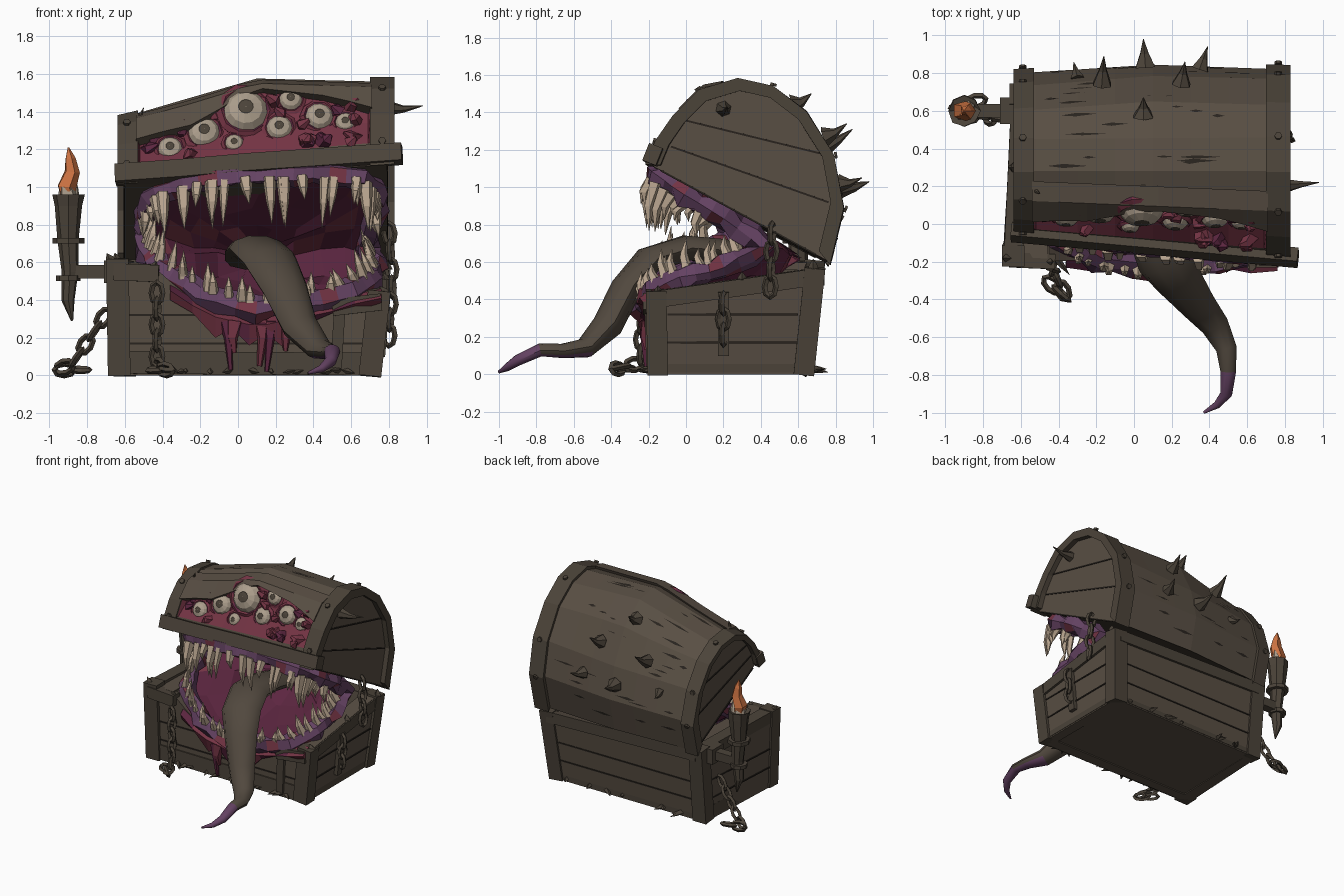
import bpy, bmesh, math, random
from mathutils import Vector as V

if "Cube" in bpy.data.objects:
    bpy.data.objects.remove(bpy.data.objects["Cube"])
random.seed(4)
R = random.uniform

def mat(name, r, g, b):
    m = bpy.data.materials.new(name)
    lin = [((c / 255 + 0.055) / 1.055) ** 2.4 for c in (r, g, b)]
    m.diffuse_color = (*lin, 1)
    m.use_nodes = True
    m.node_tree.nodes["Principled BSDF"].inputs["Base Color"].default_value = m.diffuse_color
    return m

WOOD, TRIM = mat("wood", 88, 78, 67), mat("dark_wood", 75, 67, 57)
CRACK = mat("crack_black", 40, 35, 30)
FLESH, GUM = mat("red_flesh", 116, 52, 68), mat("purple_gum", 100, 66, 98)
MOUTH = mat("mouth_maroon", 92, 38, 64)
BONE, EYE = mat("bone", 184, 164, 142), mat("eye_grey", 172, 158, 140)
TONGUE, FIRE = mat("tongue_brown", 81, 72, 62), mat("flame_orange", 205, 115, 66)

class Part:
    """Collects geometry for one object."""
    def __init__(s, name, *mats):
        s.name, s.mats, s.v, s.f, s.m = name, mats, [], [], []
    def loft(s, rings, mi=0, loop=True, closed=False, caps=True):
        o, n, k = len(s.v), len(rings[0]), len(rings)
        s.v += [tuple(p) for r in rings for p in r]
        for i in range(k if closed else k - 1):
            a, b = o + i * n, o + (i + 1) % k * n
            for j in range(n if loop else n - 1):
                j2 = (j + 1) % n
                s.f.append((a + j, a + j2, b + j2, b + j))
                s.m.append(mi(i, j) if callable(mi) else mi)
        if caps and loop and not closed:
            for a in (o, o + (k - 1) * n):
                s.f.append(tuple(range(a, a + n)))
                s.m.append(0 if callable(mi) else mi)
        return s
    def tube(s, pts, rad, sides=6, ref=(0.13, 0.1, 1), mi=0, closed=False, jit=0, off=0):
        pts, rings, n = [V(p) for p in pts], [], len(pts)
        for i, p in enumerate(pts):
            a = pts[i - 1] if i or closed else p
            b = pts[(i + 1) % n] if i < n - 1 or closed else p
            t = (b - a).normalized()
            u = V(ref(p) if callable(ref) else ref)
            u = (u - t * u.dot(t)).normalized()
            w = t.cross(u)
            r = rad[i] if isinstance(rad, list) else rad
            ru, rw = r if isinstance(r, tuple) else (r, r)
            rings.append([p + (u * ru * math.cos(q) + w * rw * math.sin(q)) * (1 + R(-jit, jit))
                          for q in [math.tau * j / sides + off for j in range(sides)]])
        return s.loft(rings, mi, closed=closed)
    def beam(s, a, b, h, w, ref=(0.01, 0.01, 1), mi=0):
        q = math.sqrt(2)
        return s.tube([a, b], (h * q, w * q), 4, ref, mi, off=math.pi / 4)
    def spike(s, a, b, r, sides=5, bend=(0, 0, 0), mi=0, mid=.68):
        a, b = V(a), V(b)
        d = b - a
        ref = (0, 1, 0.2) if abs(d.z) > 0.7 * d.length else (0, 0.2, 1)
        return s.tube([a, a + d * 0.5 + V(bend), b], [r, r * mid, r * 0.04], sides, ref, mi)
    def done(s):
        me = bpy.data.meshes.new(s.name)
        me.from_pydata(s.v, [], s.f)
        for m in s.mats: me.materials.append(m)
        for p, i in zip(me.polygons, s.m): p.material_index = i
        bm = bmesh.new(); bm.from_mesh(me)
        bmesh.ops.recalc_face_normals(bm, faces=bm.faces)
        bm.to_mesh(me); bm.free()
        o = bpy.data.objects.new(s.name, me)
        bpy.context.collection.objects.link(o)
        return o

# Lid cross-section (y, z), blended from the low left end to the high right end
LEFT = [(-.05, 1.02), (-.02, 1.12), (.04, 1.22), (.14, 1.32), (.28, 1.37), (.45, 1.35),
        (.6, 1.26), (.73, 1.08), (.8, .85), (.74, .6)]
RIGHT = [(-.19, 1.12), (-.14, 1.24), (-.05, 1.37), (.08, 1.5), (.28, 1.56), (.46, 1.52),
         (.63, 1.39), (.77, 1.17), (.82, .9), (.75, .61)]
def sec(x, k=1.0, recess=False):
    t, out = (x + .62) / 1.44, []
    for i, (a, b) in enumerate(zip(LEFT, RIGHT)):
        y, z = a[0] + (b[0] - a[0]) * t, a[1] + (b[1] - a[1]) * t
        bump = max(0, 1 - abs(x - .1) / .7)
        z += .11 * bump * min(1, max(0, (z - 1.2) / .2))
        if i > 5: y += .035 * bump
        if recess and i == 2: y, z = y + .04, z - .03
        out.append(V((x, .35 + (y - .35) * k, 1.1 + (z - 1.1) * k)))
    return out

# Lid body with flesh-filled opening
xs = [-.6, -.53, -.52, -.3, -.1, .1, .3, .5, .69, .7, .79]
Part("lid", WOOD, FLESH, TRIM).loft(
    [sec(x, 1, -.525 < x < .695) for x in xs],
    lambda i, j: 1 if j in (1, 2) and 1 <= i < 9 else 2 if j == 9 else 0).done()
# Arched end bands of the lid
p = Part("lid_end_bands", TRIM)
for x0, x1 in ((-.64, -.53), (.7, .83)):
    o0, o1, i0, i1 = sec(x0, 1.05), sec(x1, 1.05), sec(x0, .9), sec(x1, .9)
    p.loft([list(q) for q in zip(o0, o1, i1, i0)])
p.done()
# Front lip and the broken brow board of the lid
lip = [(sec(x)[0] + sec(x)[1]) / 2 + V((0, -.01, R(-.008, .008))) for x in (-.65, -.3, .05, .4, .87)]
Part("lid_lip", TRIM).tube(lip, (.07, .055), 4, (0, .4, 1), off=math.pi / 4).done()
rings = []
for x, k in ((-.54, .95), (-.4, .8), (-.25, .75), (-.1, .42), (.02, .2), (.13, .1), (.3, .2), (.45, .3), (.58, .5), (.71, .75)):
    s, o = sec(x), V((0, -.03, .02))
    e = s[3].lerp(s[2], k)
    rings.append([s[3] + V((0, .09, .05)), s[3] + V((0, -.015, .03)), e + o, e - o, s[3] + V((0, .06, -.02))])
Part("lid_brow", WOOD).loft(rings).done()
# End-plate plank seams and wood splits
p = Part("lid_cracks", CRACK)
for x in (-.603, .793):
    s = sec(x)
    for a, b in ((1, 8), (2, 7), (0, 9)):
        q0, q1 = s[a].lerp(s[b], .06), s[a].lerp(s[b], .94)
        p.beam(q0, q1, .005, .003)
for i in range(34):
    j, x, u, l = random.choice([3, 4, 5, 6, 7, 8]), R(-.5, .45), R(.1, .9), R(.06, .24)
    a, b = [sec(c, 1.006) for c in (x, x + l)]
    q0, q1 = a[j].lerp(a[j + 1], u), b[j].lerp(b[j + 1], u)
    e = (a[j + 1] - a[j]).normalized() * R(.004, .012)
    m = q0.lerp(q1, .4)
    p.v += [tuple(c) for c in (q0, m + e, q1, m - e)]
    n = len(p.v); p.f.append((n - 4, n - 3, n - 2, n - 1)); p.m.append(0)
p.done()
# Thorns and studs on the lid
p = Part("lid_thorns", TRIM)
for a, b, r in [((.06, .83, 1.0), (.05, .98, 1.03), .06), ((-.17, .74, 1.22), (-.16, .89, 1.31), .055),
                ((.25, .74, 1.27), (.27, .86, 1.34), .055), ((.35, .82, 1.02), (.39, .94, 1.05), .05),
                ((.05, .57, 1.44), (.05, .67, 1.5), .06), ((.78, .2, 1.42), (.98, .22, 1.43), .045),
                ((-.55, .2, 1.32), (-.5, .16, 1.42), .04), ((-.3, .77, 1.02), (-.32, .86, 1.0), .04)]:
    p.spike(a, b, r, 6, (0, 0, -.012), mid=.42)
for x in (-.59, .765):
    s = sec(x, 1.055)
    for j in (1, 3, 5, 7, 8):
        d = (s[j] - V((x, .35, 1.1))).normalized()
        p.tube([s[j], s[j] + d * .015], .02, 6, (1, 0, 0))
p.done()

# Eyes set in fleshy sockets, with lumps of flesh between
def on_face(x, z):
    s = sec(x, 1, True)
    a, b = (s[1], s[2]) if z < s[2].z else (s[2], s[3])
    return a.lerp(b, (z - a.z) / (b.z - a.z))
EYES = [(.04, 1.395, .118), (-.18, 1.285, .085), (-.36, 1.2, .066), (.28, 1.46, .062),
        (.22, 1.31, .07), (.43, 1.37, .075), (.57, 1.34, .054), (-.02, 1.23, .05)]
for n, (x, z, r) in enumerate(EYES):
    c = on_face(x, z) + V((0, .005, 0))
    d = V((R(-.1, .1), -1, .45)).normalized()
    prof = [(-.2, 1), (.2, .98), (.5, .75), (.68, .34), (.66, .3), (.69, .02)]
    Part(f"eye_{n + 1}", EYE, TRIM).tube([c + d * r * h for h, _ in prof], [r * q for _, q in prof], 12,
                                         mi=lambda i, j: 1 if i > 2 else 0).done()
    u = d.cross(V((0, 0, 1))).normalized(); w = u.cross(d)
    ring = [c + (u * math.cos(q) + w * math.sin(q)) * r * 1.1 for q in [math.tau * k / 10 for k in range(10)]]
    Part(f"eye_socket_{n + 1}", FLESH, MOUTH).tube(ring, r * .27, 5, d, closed=True, jit=.3,
                                                   mi=lambda i, j: int((i * 3 + j) % 6 == 0)).done()
p = Part("eye_flesh_lumps", FLESH, MOUTH)
for i in range(60):
    x = R(-.48, .66); s = sec(x, 1, True)
    c = on_face(x, R(s[1].z + .02, s[3].z - .05))
    if all(math.hypot(c.x - ex, c.z - ez) > er * 1.1 for ex, ez, er in EYES):
        q = c + V((R(-.04, .04), -.03, R(-.01, .03)))
        p.tube([c + V((0, .02, -.01)), q, q + V((R(-.05, .05), -.005, .02))], [.04, .032, .01], 5, (1, 0, .3), i % 3 // 2, jit=.3)
p.done()

# Chest base walls
front = [(-.68, 0), (.74, 0), (.79, .43), (.45, .38), (.1, .3), (-.2, .37), (-.36, .5), (-.45, .58), (-.69, .6)]
Part("base_front", WOOD).loft([[(x, y - .03 * z, z) for x, z in front] for y in (-.18, -.1)]).done()
p = Part("base_walls", WOOD)
p.loft([[(.66, -.17, 0), (.74, -.17, 0), (.74, .67, 0), (.66, .67, 0)],
        [(.7, -.18, .43), (.79, -.18, .43), (.79, .73, .56), (.7, .73, .56)]])
p.loft([[(-.58, -.17, 0), (-.68, -.17, 0), (-.64, .67, 0), (-.56, .67, 0)],
        [(-.58, -.18, .59), (-.69, -.18, .59), (-.64, .73, .59), (-.56, .73, .59)]])
p.loft([[(-.63, .59, 0), (.73, .59, 0), (.73, .67, 0), (-.63, .67, 0)],
        [(-.64, .64, .59), (.78, .64, .56), (.78, .73, .56), (-.64, .73, .59)]])
p.beam((-.63, .25, .025), (.73, .25, .025), .02, .42)
p.beam((-.56, -.18, .57), (-.54, .7, .58), .02, .1)
p.beam((.73, -.15, .43), (.73, .7, .55), .02, .06)
p.done()
# Corner posts, rims and skirting
p = Part("base_frame", TRIM)
C = [((-.63, -.15, 0), (-.64, -.17, .62)), ((.7, -.15, 0), (.75, -.16, .45)),
     ((.7, .63, 0), (.75, .69, .57)), ((-.6, .63, 0), (-.6, .69, .61))]
for a, b in C: p.beam(a, b, .055, .06, (0, 1, 0))
for a, b in ((C[0], C[3]), (C[1], C[2]), (C[2], C[3])):
    p.beam(V(a[1]) - V((0, 0, .05)), V(b[1]) - V((0, 0, .05)), .045, .05)
    p.beam(V(a[0]) + V((0, 0, .06)), V(b[0]) + V((0, 0, .06)), .05, .045)
p.beam((-.66, -.19, .55), (-.42, -.2, .54), .045, .04)
p.beam((.5, -.19, .36), (.76, -.19, .39), .045, .04)
p.beam((-.67, -.17, .07), (.72, -.17, .06), .06, .025)
p.beam((.755, .2, .1), (.785, .2, .44), .03, .025, (0, 1, 0))
p.beam((.52, -.2, .04), (.54, -.21, .36), .03, .012, (1, 0, 0))
p.done()
# Plank seams on the base
p = Part("base_seams", CRACK)
for z in (.17, .32):
    y, e = -.183 - .03 * z, .11 * z
    p.beam((-.6, y, z), (.68 if z < .3 else -.1, y, z), .005, .003)
    p.beam((.743 + e, -.1, z), (.743 + e, .6, z), .005, .003)
    p.beam((-.683 - .017 * z, -.1, z), (-.645, .6, z), .005, .003)
    p.beam((-.58, .673 + e * .93, z), (.68, .673 + e * .93, z), .005, .003)
p.done()
# Splinters around the foot and top edges
p = Part("splinters", TRIM)
for i in range(22):
    x = R(-.6, .72); y, s = random.choice([(-.17, -1), (.66, 1)])
    p.spike((x, y, .03), (x + R(-.08, .08), y + s * R(.03, .1), R(.005, .03)), .022, 4)
for x, y, z in [(-.67, -.18, .6), (-.45, -.2, .56), (.78, -.15, .43), (.78, .3, .5), (-.64, .3, .6), (.79, .68, .56)]:
    p.spike((x, y, z), (x + R(-.04, .02), y, z + R(.04, .07)), .03, 4)
p.done()

# Mouth cavity lofted from the gum ring back to the throat
RING = [V(q) for q in [(.1, -.23, .35), (.35, -.21, .38), (.6, -.16, .44), (.72, -.02, .52), (.72, .2, .56),
        (.68, .42, .68), (.72, .2, .84), (.74, 0, .96), (.66, -.14, 1.06), (.4, -.14, 1.07), (.1, -.11, 1.07),
        (-.2, -.07, 1.04), (-.42, 0, .98), (-.5, .15, .88), (-.5, .28, .75), (-.48, .1, .66),
        (-.41, -.08, .56), (-.2, -.19, .43)]]
THROAT = V((.1, .6, .64))
layers = []
for t in (0, .2, .42, .65, .85, .99):
    layers.append([q.lerp(THROAT, t) + V((R(-.03, .03), R(-.03, .03), R(-.03, .01) - (.3 * t * (1 - t) if q.z < .6 else 0)))
                   for q in RING])
Part("mouth_cavity", MOUTH, FLESH).loft(layers, lambda i, j: 1 if (i + j) % 7 == 0 else 0, caps=False).done()
dense = [RING[i].lerp(RING[(i + 1) % 18], u) for i in range(18) for u in (0, .33, .67)]
Part("gums", GUM, FLESH).tube(dense, (.06, .065), 6, lambda q: q - THROAT, closed=True, jit=.4,
                              mi=lambda i, j: 1 if (i * 5 + j * 3) % 7 == 0 else 0).done()
# Torn flesh skirt and strands hanging over the front
p = Part("hanging_flesh", FLESH, MOUTH)
sk = [(-.36, .5, .4), (-.24, .42, .33), (-.12, .36, .2), (-.03, .34, .25), (.06, .32, .16), (.15, .32, .22), (.24, .34, .15),
      (.36, .36, .27), (.5, .39, .33), (.62, .43, .36), (.76, .46, .36)]
p.loft([[(x, -.17, a), (x, -.25 + R(-.02, .02), a - .05), (x, -.21, b), (x, -.17, b)] for x, a, b in sk],
       lambda i, j: int((i + j) % 4 == 0))
for x, z1 in [(-.06, .03), (-.02, .12), (.12, .05), (.17, .02), (.26, .13)]:
    p.tube([(x, -.2, .28), (x + R(-.02, .02), -.22, .2), (x + R(-.03, .03), -.21, z1)],
           [.05, .028, .012], 5, (0, 1, 0), int(z1 < .04), jit=.2)
p.done()
# Teeth along both jaws
up, low = Part("upper_teeth", BONE), Part("lower_teeth", BONE)
for i, q in enumerate(dense):
    k = i / 3
    for rep in range(2):
        b = q.lerp(dense[(i + 1) % 54], R(.2, .8))
        if 6 <= k <= 13 and (rep == 0 or i % 4 == 0):
            L = (R(.2, .27) if i % 3 else R(.1, .16)) if 7 <= k <= 12 else R(.08, .14)
            b = b + V((0, -.045, -.02))
            up.spike(b, b + V((R(-.02, .02), -.03 + R(-.03, .02), -L)), R(.03, .042), 5, (0, -.02, 0))
        elif (k < 4.7 or k > 14.5) and (rep == 0 or i % 2):
            L = R(.08, .19)
            b = b + V((0, -.025, .03))
            low.spike(b, b + V((-.05 if b.x > .5 else .03 if b.x < -.3 else 0, R(-.04, .02), L)), R(.024, .035), 5, (0, -.015, 0))
up.done(); low.done()

# Tongue with purple tip
path = [(.08, .4, .62), (.08, .2, .66), (.1, 0, .675), (.17, -.2, .61), (.25, -.32, .46), (.33, -.42, .26),
        (.43, -.54, .14), (.49, -.66, .125), (.5, -.78, .13), (.49, -.9, .075), (.44, -.96, .035), (.37, -1, .012)]
rad = [(.15, .06), (.15, .065), (.15, .07), (.15, .075), (.125, .08), (.1, .08), (.075, .055),
       (.055, .04), (.042, .036), (.032, .03), (.02, .02), (.006, .008)]
tongue = Part("tongue", TONGUE, GUM).tube(path, rad, 10, (1, .25, 0),
                                          mi=lambda i, j: 1 if i > 7 or (i > 5 and j in (6, 7, 8)) else 0).done()
bpy.context.view_layer.objects.active = tongue
tongue.select_set(True)
bpy.ops.object.shade_smooth_by_angle(angle=math.radians(40))

# Torch on a side bracket
Part("torch", TRIM).tube([(-.88, .6, .29), (-.9, .6, .4), (-.89, .6, .55), (-.9, .6, .72), (-.9, .6, .9), (-.9, .6, .96),
                          (-.9, .6, .93)], [.006, .035, .045, .055, .075, .085, .06], 8, (1, 0, 0), jit=.06) \
    .tube([(-.9, .6, .70), (-.9, .6, .73)], .085, 8, (1, 0, 0)).tube([(-.9, .6, .5), (-.9, .6, .53)], .065, 8, (1, 0, 0)) \
    .beam((-.9, .6, .55), (-.6, .6, .55), .035, .035).beam((-.71, .6, .55), (-.64, .6, .55), .06, .07).done()
Part("torch_wax", EYE).spike((-.9, .6, .93), (-.92, .58, 1.07), .06).spike((-.88, .62, .93), (-.86, .62, 1.04), .04).done()
Part("torch_flame", FIRE).tube([(-.9, .6, .94), (-.91, .6, 1.0), (-.88, .6, 1.08), (-.89, .6, 1.15), (-.9, .6, 1.21)],
                               [.04, .05, .045, .03, .004], 5, (1, 0, 0), jit=.15).done()

# Chains made of oval links
def chain(name, a, b, tail=()):
    p, pts = Part(name, TRIM), [V(a), V(b)] + [V(q) for q in tail]
    for a, b in zip(pts, pts[1:]):
        d = (b - a).normalized(); n = max(1, round((b - a).length / .085))
        s = d.cross(V((.3, .9, .2))).normalized(); w = d.cross(s)
        for i in range(n):
            c, e, f = a.lerp(b, (i + .5) / n), (s, w)[i % 2], (w, s)[i % 2]
            p.tube([c + d * .056 * math.cos(q) + e * .032 * math.sin(q) for q in [math.tau * k / 8 for k in range(8)]],
                   .015, 4, f, closed=True)
    p.done()
chain("chain_left", (-.69, .55, .34), (-.88, .58, .06), [(-.96, .62, .03), (-.8, .66, .03)])
chain("chain_front", (-.43, -.24, .48), (-.43, -.24, .06), [(-.36, -.39, .03), (-.46, -.3, .03)])
chain("chain_right", (.8, .46, .8), (.82, .45, .42))
chain("chain_right_front", (.81, .2, .42), (.8, .2, .17))
